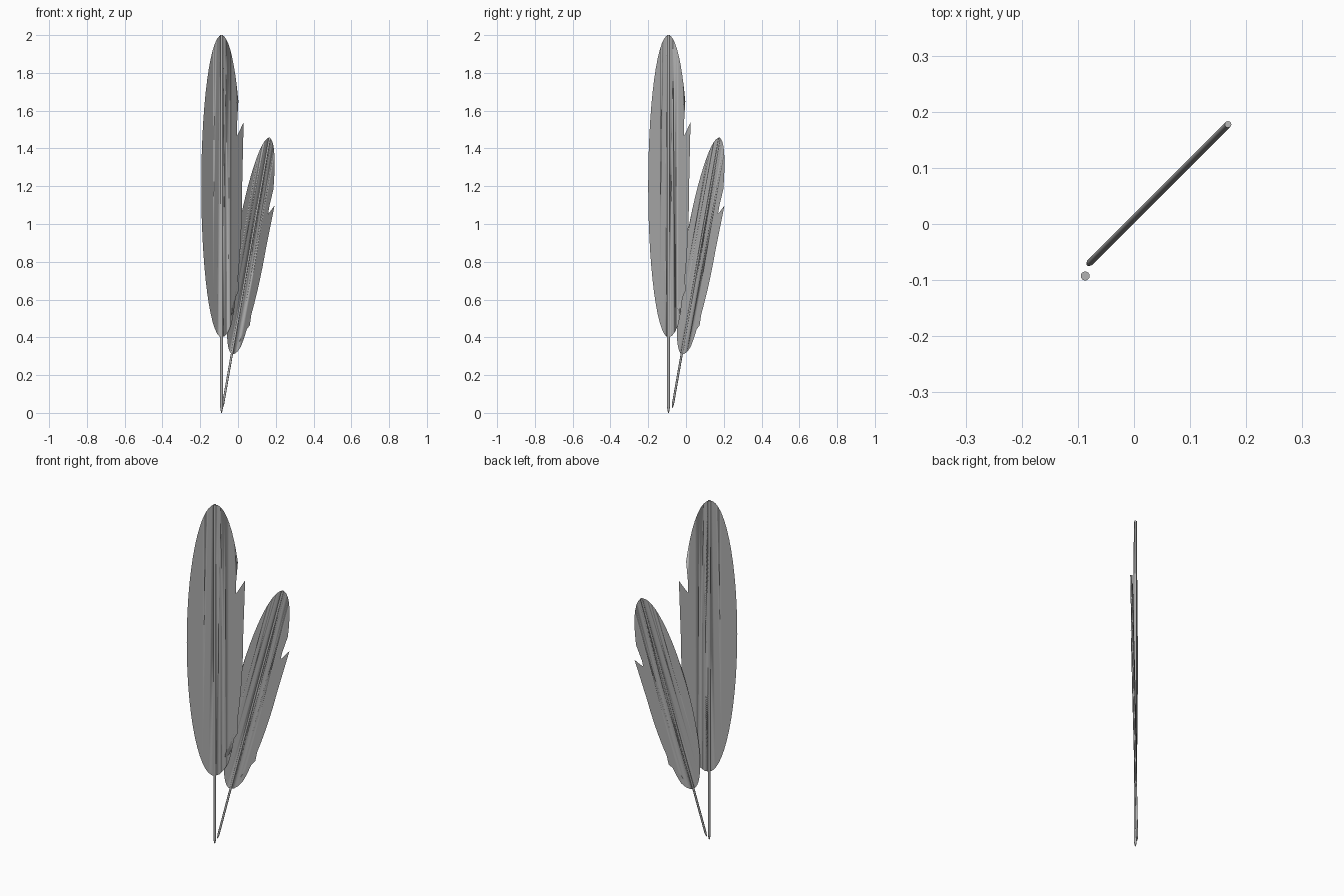
import bpy, bmesh, math
from mathutils import Matrix

if "Cube" in bpy.data.objects:
    bpy.data.objects.remove(bpy.data.objects["Cube"])

grey = bpy.data.materials.new("feather grey")
grey.diffuse_color = (0.45, 0.45, 0.45, 1)
grey.use_nodes = True
grey.node_tree.nodes["Principled BSDF"].inputs["Base Color"].default_value = grey.diffuse_color

BOTTOM, TOP, HALF = 0.4, 2.0, 0.152
MID, RISE = (BOTTOM + TOP) / 2, (TOP - BOTTOM) / 2


def width(z):
    """Half width of the oval vane at height z."""
    return HALF * math.sqrt(max(0.0, 1 - ((z - MID) / RISE) ** 2))


def finish(name, bm, matrix):
    bmesh.ops.recalc_face_normals(bm, faces=bm.faces)
    bm.transform(matrix)
    mesh = bpy.data.meshes.new(name)
    bm.to_mesh(mesh)
    bm.free()
    mesh.materials.append(grey)
    obj = bpy.data.objects.new(name, mesh)
    bpy.context.collection.objects.link(obj)
    return obj


def vane(name, matrix):
    """Thin lens-shaped blade with two torn barbs on its right edge."""
    bm = bmesh.new()
    n = 28
    left = [(-HALF * math.sin(math.pi * i / n), MID + RISE * math.cos(math.pi * i / n))
            for i in range(1, n)]
    # right edge from top to bottom: oval, notch and barb, oval, notch and barb
    right = [(HALF * math.sin(a), MID + RISE * math.cos(a))
             for a in (math.acos((1.65 - MID) / RISE) * i / 9 for i in range(1, 10))]
    right += [(0.115, 1.52), (0.104, 1.45), (0.130, 1.485), (0.165, 1.54), (0.153, 1.40)]
    right += [(width(z) + 0.002, z) for z in (1.3, 1.2, 1.1, 1.0, 0.9, 0.8, 0.72)]
    right += [(0.127, 0.645), (0.085, 0.58), (0.052, 0.505), (0.068, 0.51),
              (0.092, 0.535), (0.075, 0.47), (0.05, 0.43), (0.025, 0.407)]
    tip = bm.verts.new((0, 0, TOP))
    base = bm.verts.new((0, 0, BOTTOM))
    rims = [[bm.verts.new((x, 0, z)) for x, z in side] for side in (left, right)]
    for v in (-0.0016, 0.0016):
        spine = [bm.verts.new((0, v, BOTTOM + (TOP - BOTTOM) * i / 16)) for i in range(1, 16)]
        for rim in rims:
            bm.faces.new([tip] + rim + [base] + spine)
    bmesh.ops.triangulate(bm, faces=bm.faces[:], ngon_method='BEAUTY')
    for f in bm.faces:
        f.smooth = True
    finish(name, bm, matrix)


def shaft(name, matrix):
    """Round quill with a pointed lower end."""
    bm = bmesh.new()
    sides = 16
    rings = []
    for r, z in ((0.002, 0.0), (0.005, 0.012), (0.008, 0.035), (0.008, 2.0)):
        rings.append([bm.verts.new((r * math.cos(2 * math.pi * i / sides),
                                    r * math.sin(2 * math.pi * i / sides), z))
                      for i in range(sides)])
    for a, b in zip(rings, rings[1:]):
        for i in range(sides):
            j = (i + 1) % sides
            bm.faces.new((a[i], a[j], b[j], b[i]))
    bm.faces.new(rings[0])
    bm.faces.new(rings[-1])
    obj = finish(name, bm, matrix)
    bpy.ops.object.select_all(action='DESELECT')
    obj.select_set(True)
    bpy.context.view_layer.objects.active = obj
    bpy.ops.object.shade_smooth_by_angle(angle=math.radians(40))


# Both feathers lie in an upright plane turned 45 degrees
turn = Matrix.Rotation(math.radians(45), 4, 'Z')
for label, place, tilt, size in (("large", (-0.127, -0.004, 0.0), 0.0, 1.0),
                                 ("small", (-0.110, 0.007, 0.025), 13.9, 0.737)):
    m = (turn @ Matrix.Translation(place)
         @ Matrix.Rotation(math.radians(tilt), 4, 'Y') @ Matrix.Scale(size, 4))
    vane(label + "_feather_vane", m)
    shaft(label + "_feather_shaft", m)
